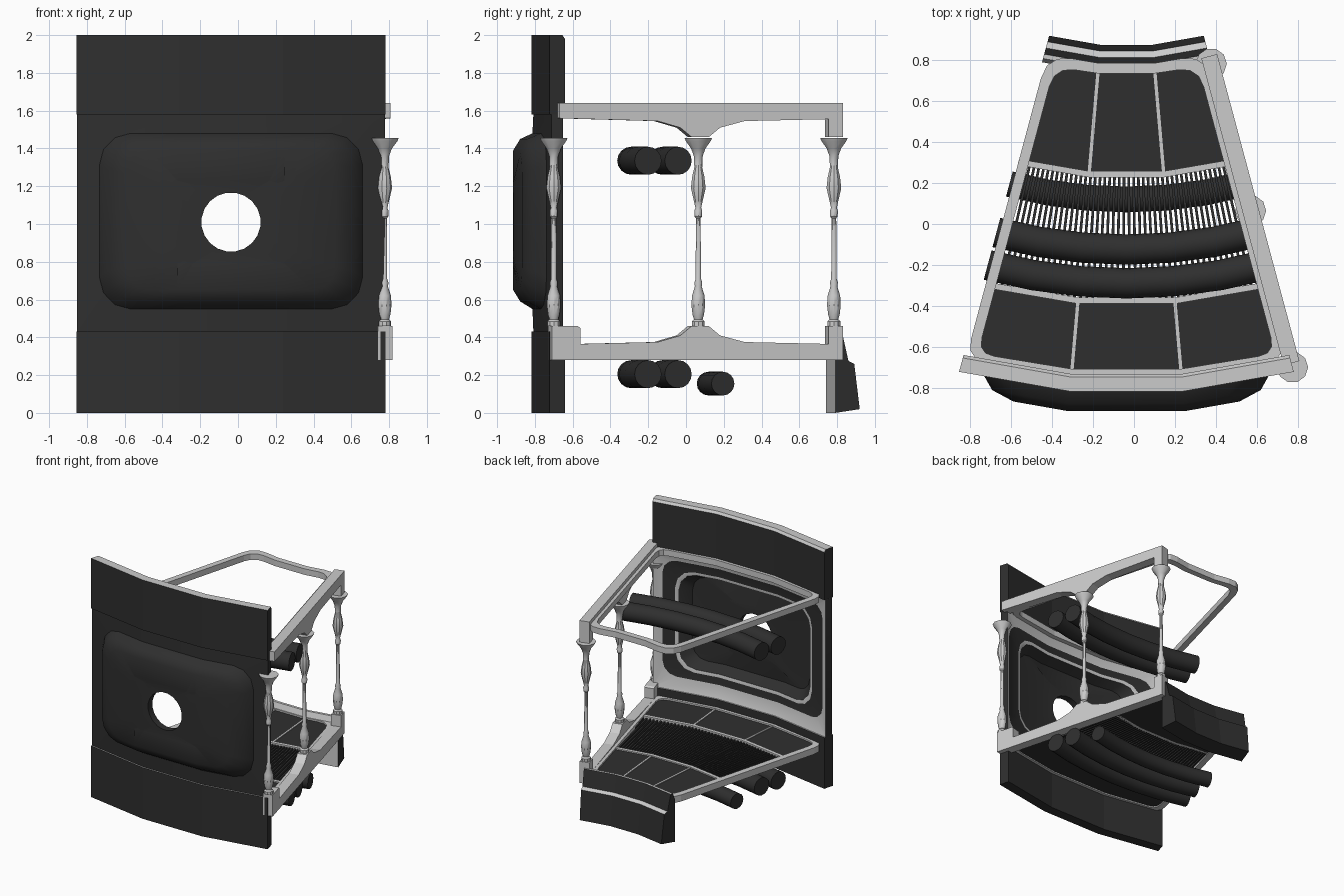
import bpy, bmesh
from math import sin, cos, radians, pi
from mathutils import Vector

if "Cube" in bpy.data.objects:
    bpy.data.objects.remove(bpy.data.objects["Cube"])

CX, CY = -0.037, 2.33            # centre of the ring this 30 degree bay belongs to
STATIONS = (-15, -5, 5, 15)


def material(name, v):
    m = bpy.data.materials.new(name)
    m.diffuse_color = (v, v, v, 1)
    m.use_nodes = True
    m.node_tree.nodes["Principled BSDF"].inputs["Base Color"].default_value = m.diffuse_color
    return m


DARK, LIGHT = material("dark", 0.028), material("light_grey", 0.7)


def polar(R, a, z):
    a = radians(a)
    return Vector((CX + R * sin(a), CY - R * cos(a), z))


def facet(R, a, z):
    """Point on the three-sided faceted ring whose corners have radius R."""
    mid = -10 if a < -5 else 10 if a > 5 else 0
    return polar(R * cos(radians(5)) / cos(radians(a - mid)), a, z)


def tangent(a):
    return Vector((cos(radians(a)), sin(radians(a)), 0))


def loft(name, loops, dark=False, closed=False, light=None, smooth=False):
    bm = bmesh.new()
    vs = [[bm.verts.new(p) for p in lp] for lp in loops]
    n, k = len(loops[0]), len(loops)
    for i in range(k if closed else k - 1):
        for j in range(n):
            A, B = vs[i], vs[(i + 1) % k]
            f = bm.faces.new((A[j], A[(j + 1) % n], B[(j + 1) % n], B[j]))
            if light and light(i, j):
                f.material_index = 1
    if not closed:
        bm.faces.new(vs[0])
        bm.faces.new(vs[-1])
    bmesh.ops.recalc_face_normals(bm, faces=bm.faces)
    me = bpy.data.meshes.new(name)
    bm.to_mesh(me)
    bm.free()
    ob = bpy.data.objects.new(name, me)
    bpy.context.collection.objects.link(ob)
    if dark:
        me.materials.append(DARK)
        me.materials.append(LIGHT)
    if smooth:
        bpy.ops.object.select_all(action='DESELECT')
        ob.select_set(True)
        bpy.context.view_layer.objects.active = ob
        bpy.ops.object.shade_smooth_by_angle(angle=radians(35))
    return ob


def sweep(name, section, dark=False, light=(), limit=15):
    """Sweep a (radius, z) section around the bay."""
    loops = [[polar(R, a, z) for R, z in section] for a in (-limit, -5, 5, limit)]
    return loft(name, loops, dark, light=lambda i, j: j in light)


def bar(name, a, R0, R1, w, z0, z1, dark=False):
    """Straight radial bar at angle a."""
    t = tangent(a) * w / 2
    return loft(name, [[facet(R, a, z) + s * t for s, z in
                        ((-1, z0), (1, z0), (1, z1), (-1, z1))] for R in (R0, R1)], dark)


# Outer wall bands, light along the top edge
sweep("wall_upper_band", [(3.16, 1.58), (3.16, 2), (3.09, 2), (3.075, 1.98), (3.075, 1.58)],
      True, (1, 2, 4))
sweep("wall_lower_band", [(3.16, 0), (3.16, .43), (3.075, .43), (3.075, 0)], True, (1,))


# Bulged wall panel with a round porthole
def panel_loop(R, ang, z0, z1, c):
    ca = c * 18                       # corner radius in degrees at this distance
    pts = []
    for q, (sx, zc, sz) in enumerate(((1, z1, -1), (-1, z1, -1), (-1, z0, 1), (1, z0, 1))):
        for k in range(4):
            t = (q + k / 3) * pi / 2
            pts.append((sx * (ang - ca) + ca * cos(t), zc + sz * c + c * sin(t)))
        if q == 0:
            pts += [(5, z1), (-5, z1)]
        if q == 2:
            pts += [(-5, z0), (5, z0)]
    return [facet(R, a, z) for a, z in pts]


def hole_loop(R):
    # same 20 points, starting on the right and running over the top
    return [Vector((CX + .157 * cos(t), CY - R * cos(radians(5)), 1.01 + .157 * sin(t)))
            for t in [(k + .5) * pi / 10 for k in range(20)]]


wall = [panel_loop(3.15, 15, .43, 1.58, .001), panel_loop(3.155, 12.8, .55, 1.48, .17),
        panel_loop(3.22, 11.8, .59, 1.45, .16), panel_loop(3.257, 9.8, .65, 1.39, .12),
        panel_loop(3.257, 5.01, .79, 1.23, .08), hole_loop(3.257),
        hole_loop(3.2), panel_loop(3.2, 5.01, .79, 1.23, .08),
        panel_loop(3.2, 9.8, .67, 1.37, .12), panel_loop(3.12, 11.3, .62, 1.41, .15),
        panel_loop(3.115, 11.8, .595, 1.435, .16), panel_loop(3.12, 13.8, .53, 1.5, .12),
        panel_loop(3.085, 15, .43, 1.58, .001)]
loft("wall_porthole_panel", wall, True, True, lambda i, j: i in (9, 11), True)


# Rounded outlines of the whole bay
def outline(Ri, Ro, d, ci, co, z):
    def corner(R, s):
        return polar(R, 15 * s, z) - tangent(15 * s) * d * s
    ring = [corner(Ro, -1), polar(Ro, -5, z), polar(Ro, 5, z), corner(Ro, 1),
            corner(Ri, 1), polar(Ri, 5, z), polar(Ri, -5, z), corner(Ri, -1)]
    out = []
    for i, p in enumerate(ring):
        if i in (1, 2, 5, 6):
            out.append(p)
            continue
        c = co if i in (0, 3) else ci
        a = p + (ring[i - 1] - p).normalized() * c
        b = p + (ring[(i + 1) % 8] - p).normalized() * c
        out += [a * (1 - t) ** 2 + p * 2 * t * (1 - t) + b * t * t for t in (0, .33, .67, 1)]
    return out


for name, z0, z1 in (("floor_frame", .31, .365), ("ceiling_frame", 1.56, 1.61)):
    o, i = (1.55, 3.09, .015, .12, .1), (1.6, 3.05, .065, .1, .08)
    loft(name, [outline(*o, z0), outline(*o, z1), outline(*i, z1), outline(*i, z0)], closed=True)

# Floor plates, seams and grate
for name, Ri, Ro, ci, co in (("inner_floor_plate", 1.58, 2.09, .1, .005),
                             ("outer_floor_plate", 2.72, 3.07, .005, .09)):
    loft(name, [outline(Ri, Ro, .04, ci, co, z) for z in (.32, .352)], True)
    for a in (-5, 5):
        bar("floor_seam", a, Ri, Ro, .016, .33, .358)
for R in (2.08, 2.7):
    sweep("floor_cross_strip", [(R, .32), (R, .362), (R + .03, .362), (R + .03, .32)], limit=14.6)
N = 46
for k in range(N):
    bar("grate_bar", -14.3 + 28.6 * k / (N - 1), 2.1, 2.71, .013, .32, .35, True)

# Curved pipes under the floor and below the ceiling
for R, z, r in ((2.21, .155, .063), (2.455, .205, .074), (2.62, .205, .074),
                (2.455, 1.335, .074), (2.62, 1.335, .074)):
    loft("pipe", [[polar(R + r * cos(t * pi / 8), a, z + r * sin(t * pi / 8)) for t in range(16)]
                  for a in range(-15, 16, 5)], True, smooth=True)

# Inner apron below the floor edge, with a light ledge
sweep("inner_apron", [(1.594, 0), (1.594, .36), (1.575, .41), (1.553, .41), (1.522, .275),
                      (1.49, .26), (1.46, .02)], True, (0, 1, 2, 4))


# Side frame beams on the right end
def side_beam(name, prof):
    t = tangent(15) * .04
    loft(name, [[polar((CY - y) / cos(radians(15)), 15, z) + s * t for y, z in prof]
                for s in (-1, 1)])


arch = [(.82, 1.64), (.82, 1.46), (.745, 1.46), (.745, 1.555), (.3, 1.545), (.17, 1.51),
        (.11, 1.46), (.02, 1.46), (-.04, 1.51), (-.16, 1.545)]
side_beam("top_side_beam", [(-.68, 1.64)] + arch + [(-.68, 1.56)])
side_beam("bottom_side_beam", [(-.72, .28)] + [(y, 1.92 - z) for y, z in arch]
          + [(-.57, .365), (-.57, .45), (-.585, .46), (-.72, .46)])

# Turned balusters
turned = [(.46, .036), (.485, .036), (.495, .024), (.52, .032), (.57, .038), (.62, .035),
          (.67, .019), (.69, .022), (.71, .015), (1.03, .013), (1.04, .021), (1.07, .022),
          (1.085, .016), (1.12, .024), (1.19, .041), (1.25, .034), (1.3, .022), (1.36, .025),
          (1.4, .04), (1.44, .07), (1.455, .076)]
for y in (-.7, .065, .783):
    c = polar((CY - y) / cos(radians(15)), 15, 0)
    loft("baluster", [[c + Vector((r * cos(k * pi / 5), r * sin(k * pi / 5), z))
                       for k in range(10)] for z, r in turned], smooth=True)
